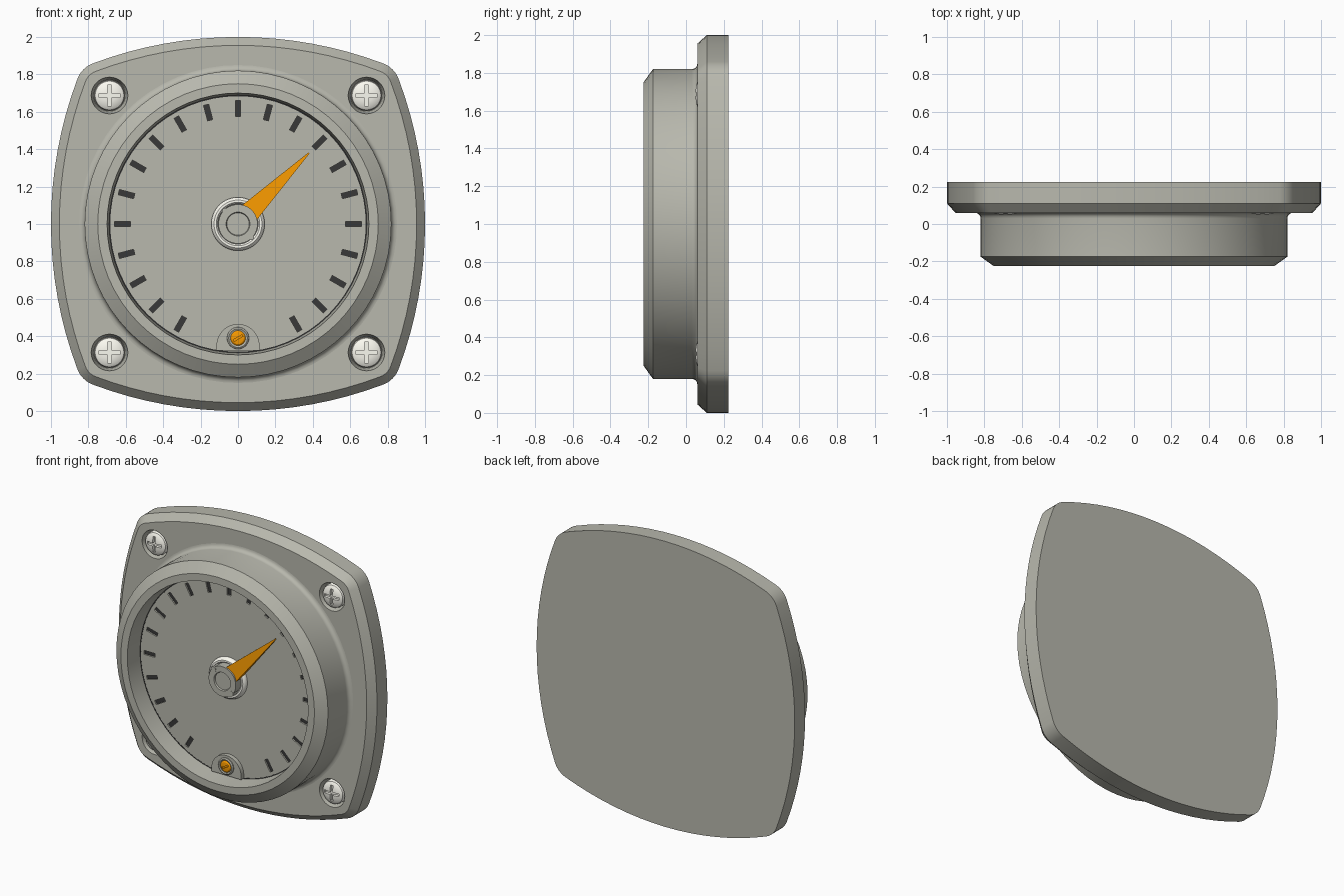
import bpy, bmesh
from math import sin, cos, pi, radians, sqrt, atan2

if "Cube" in bpy.data.objects:
    bpy.data.objects.remove(bpy.data.objects["Cube"])

CZ = 1.0  # dial centre height


def material(name, rgb):
    m = bpy.data.materials.new(name)
    m.diffuse_color = (*rgb, 1)
    m.use_nodes = True
    m.node_tree.nodes["Principled BSDF"].inputs["Base Color"].default_value = m.diffuse_color
    return m


BODY = material("dark_grey_body", (0.48, 0.48, 0.42))
LIGHT = material("light_metal", (0.97, 0.96, 0.88))
ORANGE = material("orange_paint", (0.96, 0.33, 0.0))
DARK = material("dark_mark", (0.04, 0.04, 0.04))


def finish(name, bm, mat):
    bmesh.ops.recalc_face_normals(bm, faces=bm.faces)
    me = bpy.data.meshes.new(name)
    bm.to_mesh(me)
    bm.free()
    ob = bpy.data.objects.new(name, me)
    bpy.context.collection.objects.link(ob)
    me.materials.append(mat)
    shade(ob)
    return ob


def shade(ob):
    bpy.ops.object.select_all(action='DESELECT')
    ob.select_set(True)
    bpy.context.view_layer.objects.active = ob
    bpy.ops.object.shade_smooth_by_angle(angle=radians(30))


def loft(name, loops, mat=BODY, ring=False):
    """Bridge equal-length loops of 3D points; cap the ends or close into a ring."""
    bm = bmesh.new()
    rows = [[bm.verts.new(p) for p in lp] for lp in loops]
    n = len(rows[0])
    pairs = list(zip(rows, rows[1:])) + ([(rows[-1], rows[0])] if ring else [])
    for a, b in pairs:
        for i in range(n):
            j = (i + 1) % n
            bm.faces.new((a[i], a[j], b[j], b[i]))
    if not ring:
        bm.faces.new(rows[0])
        bm.faces.new(rows[-1])
    return finish(name, bm, mat)


def lathe(name, profile, cx=0, cz=CZ, n=64, mat=BODY, ring=False):
    """Revolve (radius, y) points around an axis along y."""
    loops = [[(cx + r * cos(2 * pi * i / n), y, cz + r * sin(2 * pi * i / n))
              for i in range(n)] for r, y in profile]
    return loft(name, loops, mat, ring)


def prism(name, pts, y0, y1, mat=BODY):
    return loft(name, [[(x, y, z) for x, z in pts] for y in (y0, y1)], mat)


def bar(cx, cz, ang, length, width):
    """Corners of a rotated rectangle in the xz plane."""
    c, s = cos(ang), sin(ang)
    return [(cx + u * c - v * s, cz + u * s + v * c) for u, v in
            ((-length / 2, -width / 2), (length / 2, -width / 2),
             (length / 2, width / 2), (-length / 2, width / 2))]


def cut(ob, cutters):
    for c in cutters:
        m = ob.modifiers.new("cut", 'BOOLEAN')
        m.operation, m.solver, m.object = 'DIFFERENCE', 'EXACT', c
        bpy.context.view_layer.objects.active = ob
        bpy.ops.object.modifier_apply(modifier=m.name)
        bpy.data.objects.remove(c)
    shade(ob)


# Bulging square plate outline: four large arcs joined by corner arcs
def outline(inset):
    R, r = 2.2, 0.14
    k = R - 1
    c = (-2 * k + sqrt(4 * k * k - 8 * (k * k - (R - r) ** 2))) / 4
    half = atan2(c, c + k)
    pts = []
    for q in range(4):
        turn = -q * pi / 2
        loc = [((R - inset) * sin(a), (R - inset) * cos(a) - k)
               for a in [-half + 2 * half * i / 16 for i in range(17)]]
        loc += [(c + (r - inset) * sin(a), c + (r - inset) * cos(a))
                for a in [half + (pi / 2 - 2 * half) * i / 6 for i in range(1, 6)]]
        pts += [(x * cos(turn) - z * sin(turn), x * sin(turn) + z * cos(turn)) for x, z in loc]
    return pts


plate = loft("mounting_plate", [[(x, y, CZ + z) for x, z in outline(i)]
                                for i, y in ((0, 0.225), (0, 0.11), (0.045, 0.06))])

# Corner screws in tapered counterbores
S = 0.687
corners = [(sx * S, CZ + sz * S) for sx in (-1, 1) for sz in (-1, 1)]
cut(plate, [lathe("bore", [(0.103, 0.04), (0.084, 0.12)], x, z, 32) for x, z in corners])
for i, (x, z) in enumerate(corners):
    head = lathe(f"corner_screw_{i + 1}", [(0.082, 0.13), (0.082, 0.082), (0.077, 0.068),
                 (0.062, 0.058), (0.035, 0.052), (0.012, 0.05)], x, z, 32, LIGHT)
    cut(head, [prism("slot", bar(x, z, a, 0.11, 0.02), 0.0, 0.072, LIGHT) for a in (0, pi / 2)])

# Round housing with base fillet, front chamfer and tapered well
F = 0.03
fillet = [(0.82 + F - F * sin(a), 0.06 - F + F * cos(a)) for a in [pi / 2 * i / 5 for i in range(6)]]
lathe("housing", [(0.82 + F, 0.075)] + fillet + [(0.82, -0.175), (0.75, -0.225),
      (0.70, -0.225), (0.685, -0.06), (0.3, -0.06)])
lathe("well_shadow_ring", [(0.697, -0.085), (0.697, -0.101), (0.683, -0.101), (0.683, -0.085)],
      mat=DARK, ring=True)

# Dial face with slotted tick marks
dial = lathe("dial_face", [(0.685, -0.05), (0.685, -0.10)])
slots = []
for i in range(21):
    a = radians(240 - 15 * i)
    pts = bar(0.617 * cos(a), CZ + 0.617 * sin(a), a, 0.085, 0.028)
    slots.append(prism("slot", pts, -0.2, -0.08))
    prism(f"tick_{i + 1}", pts, -0.09, -0.07, DARK)
cut(dial, slots)

# Hub: light collar, cap with centre recess, two side pins
lathe("hub_collar", [(0.107, -0.095), (0.107, -0.118), (0.116, -0.13), (0.128, -0.13),
      (0.138, -0.122), (0.143, -0.11), (0.143, -0.095)], mat=LIGHT, ring=True)
lathe("hub_cap", [(0.105, -0.095), (0.105, -0.175), (0.064, -0.175),
      (0.060, -0.165), (0.02, -0.165)], n=48)
for i, s in enumerate((-1, 1)):
    lathe(f"hub_pin_{i + 1}", [(0.02, -0.1), (0.02, -0.178)], s * 0.067, CZ - s * 0.067, 16)

# Tapered pointer
A = radians(45)


def section(d, w, y0, y1):
    return [(d * cos(A) - v * sin(A), y, CZ + d * sin(A) + v * cos(A))
            for v, y in ((-w, y0), (w, y0), (w, y1), (-w, y1))]


loft("pointer", [section(0.09, 0.055, -0.115, -0.165), section(0.535, 0.004, -0.12, -0.135)], ORANGE)

# Zero adjuster: arched pad, ring and slotted screw
arch = [(0.115 * cos(pi * i / 24), 0.35 + 0.115 * sin(pi * i / 24)) for i in range(25)]
prism("adjuster_pad", [(0.115, 0.325)] + arch + [(-0.115, 0.325)], -0.13, -0.09)
lathe("adjuster_ring", [(0.042, -0.12), (0.042, -0.138), (0.05, -0.142), (0.058, -0.136),
      (0.06, -0.12)], cz=0.39, n=32, ring=True)
adj = lathe("adjuster_screw", [(0.04, -0.12), (0.04, -0.136), (0.032, -0.143), (0.01, -0.146)],
            cz=0.39, n=32, mat=ORANGE)
cut(adj, [prism("slot", bar(0, 0.39, radians(30), 0.055, 0.01), -0.2, -0.135, ORANGE)])
